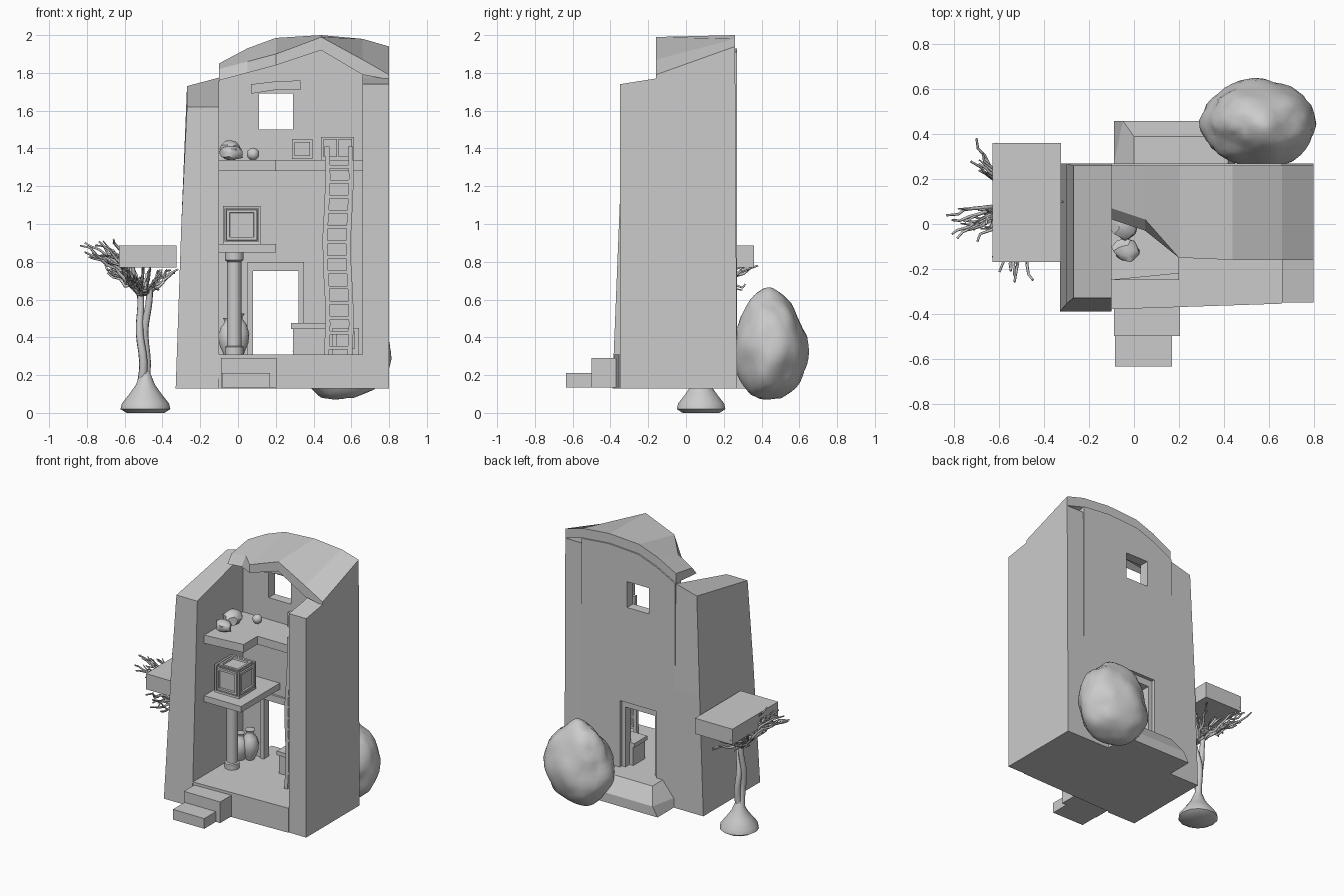
import bpy, bmesh, math, random
from mathutils import Vector, noise

if "Cube" in bpy.data.objects:
    bpy.data.objects.remove(bpy.data.objects["Cube"])

random.seed(4)


def finish(name, bm, smooth=None):
    bmesh.ops.recalc_face_normals(bm, faces=bm.faces)
    me = bpy.data.meshes.new(name)
    bm.to_mesh(me)
    bm.free()
    ob = bpy.data.objects.new(name, me)
    bpy.context.collection.objects.link(ob)
    if smooth:
        bpy.ops.object.select_all(action='DESELECT')
        ob.select_set(True)
        bpy.context.view_layer.objects.active = ob
        bpy.ops.object.shade_smooth_by_angle(angle=math.radians(smooth))
    return ob


def loft(name, rings, smooth=None):
    """Closed solid through rings with equal point counts."""
    bm = bmesh.new()
    vs = [[bm.verts.new(p) for p in r] for r in rings]
    n = len(vs[0])
    for a, b in zip(vs, vs[1:]):
        for i in range(n):
            j = (i + 1) % n
            bm.faces.new((a[i], a[j], b[j], b[i]))
    bm.faces.new(vs[0])
    bm.faces.new(vs[-1])
    return finish(name, bm, smooth)


def rect(x0, x1, y0, y1, z):
    return [(x0, y0, z), (x1, y0, z), (x1, y1, z), (x0, y1, z)]


def box(name, x0, x1, y0, y1, z0, z1):
    return loft(name, [rect(x0, x1, y0, y1, z0), rect(x0, x1, y0, y1, z1)])


def prism_y(name, prof, y0, y1):
    return loft(name, [[(x, y, z) for x, z in prof] for y in (y0, y1)])


def lathe(name, cx, cy, prof, n=16):
    return loft(name, [[(cx + r * math.cos(2 * math.pi * i / n), cy + r * math.sin(2 * math.pi * i / n), z)
                        for i in range(n)] for r, z in prof], 40)


def rock(name, c, rad, sub=3, amp=0.1, egg=0.0):
    bm = bmesh.new()
    bmesh.ops.create_icosphere(bm, subdivisions=sub, radius=1)
    for v in bm.verts:
        d = v.co.copy()
        k = 1 + amp * noise.noise(d * 1.6 + Vector(c) * 9) + amp * 0.3 * noise.noise(d * 5)
        t = 1 - egg * d.z
        v.co = Vector((c[0] + d.x * rad[0] * k * t, c[1] + d.y * rad[1] * k * t, c[2] + d.z * rad[2] * k))
    return finish(name, bm, 35)


def tubes(name, paths, res=2):
    cu = bpy.data.curves.new(name, 'CURVE')
    cu.dimensions = '3D'
    cu.bevel_depth = 1
    cu.bevel_resolution = res
    cu.use_fill_caps = True
    for pts in paths:
        sp = cu.splines.new('POLY')
        sp.points.add(len(pts) - 1)
        for p, (co, r) in zip(sp.points, pts):
            p.co = (*co, 1)
            p.radius = r
    ob = bpy.data.objects.new(name, cu)
    bpy.context.collection.objects.link(ob)
    bpy.ops.object.select_all(action='DESELECT')
    ob.select_set(True)
    bpy.context.view_layer.objects.active = ob
    bpy.ops.object.convert(target='MESH')


# House shell: floor slab, leaning left wall, right wall
loft("floor_slab", [[(-.1, -.38, z), (.66, -.355, z), (.66, .2, z), (-.1, .2, z)] for z in (.13, .31)])
loft("left_wall", [rect(-.33, -.1, -.39, .27, .13), rect(-.3, -.1, -.355, .27, 1.0),
                   [(-.27, -.33, 1.62), (-.1, -.33, 1.62), (-.1, .26, 1.775), (-.27, .26, 1.73)]])
side = [(-.35, .13), (.27, .13), (.26, 1.87), (-.16, 1.77), (-.35, 1.74)]
loft("right_wall", [[(x, y, z) for y, z in side] for x in (.66, .8)])

# Roof: x, front edge y, back top z, front top z, front bottom z
cols = [(-.1, .07, 1.85, 1.82, 1.76), (.05, .02, 1.93, 1.86, 1.8), (.2, -.15, 1.985, 1.9, 1.84),
        (.44, -.16, 2.0, 1.99, 1.92), (.66, -.16, 1.98, 1.87, 1.79), (.8, -.16, 1.94, 1.79, 1.765)]
loft("roof", [[(x, yf, tf), (x, .26, tb), (x, .26, tb - .07), (x, yf - (.05 if x < .1 else 0), bf)]
              for x, yf, tb, tf, bf in cols])

# Back wall with door notch in the profile and a window cut through
prof = [(-.1, .13), (.66, .13)] + [(c[0], c[2] - .07) for c in reversed(cols[:5])]
back = prism_y("back_wall", prof, .2, .27)
for cutter in (box("door_cutter", .05, .35, .1, .4, .31, .8), box("window_cutter", .11, .29, .1, .4, 1.5, 1.69)):
    m = back.modifiers.new("cut", 'BOOLEAN')
    m.object = cutter
    m.operation = 'DIFFERENCE'
    m.solver = 'EXACT'
    bpy.context.view_layer.objects.active = back
    bpy.ops.object.modifier_apply(modifier=m.name)
    bpy.data.objects.remove(cutter)
prism_y("door_frame", [(.05, .31), (.05, .8), (.35, .8), (.35, .31), (.32, .31), (.32, .75), (.08, .75), (.08, .31)],
        .185, .245)
prism_y("window_lintel", [(.07, 1.69), (.2, 1.71), (.33, 1.71), (.33, 1.76), (.2, 1.755), (.07, 1.74)], .17, .21)

# Front steps and back ramp
box("lower_step", -.085, .17, -.635, -.36, .135, .21)
loft("upper_step", [rect(-.09, .205, -.5, -.36, z) for z in (.135, .29)])
loft("back_ramp", [rect(-.09, .45, .265, .46, .13), [(-.09, .265, .2), (.45, .265, .2), (.45, .46, .2), (-.05, .46, .2)],
                   rect(0, .42, .265, .39, .31)])

# Loft floor with notch, and mid platform on a pillar
plan = [(-.1, -.25), (.2, -.22), (.2, -.06), (.66, -.06), (.66, .2), (-.1, .2)]
loft("loft_floor", [[(x, y, z) for x, y in plan] for z in (1.28, 1.34)])
box("mid_platform", -.1, .2, -.25, .2, .85, .895)
lathe("pillar", -.02, -.04, [(.05, .31), (.05, .35), (.038, .355), (.038, .8), (.05, .81), (.05, .85)], 12)

# Crate with stepped square panels on every face
bm = bmesh.new()
bmesh.ops.create_cube(bm, size=.2)
bmesh.ops.translate(bm, verts=bm.verts, vec=(.02, -.06, .995))
for f in list(bm.faces):
    for depth in (-.012, 0, .012, 0, -.012):
        bmesh.ops.inset_region(bm, faces=[f], thickness=.022 if depth == 0 else .003, depth=depth)
finish("patterned_crate", bm)

# Ladder with slightly crooked rails
def rail(x, i):
    return (x + .008 * math.sin(i * 1.3), -.1 + .004 * i, .31 + i * .157)


for nm, x in (("ladder_rail_left", .468), ("ladder_rail_right", .592)):
    loft(nm, [rect(p[0] - .013, p[0] + .013, p[1] - .013, p[1] + .013, p[2]) for p in (rail(x, i) for i in range(8))])
for k in range(13):
    t = (.025 + k * .08) / .157
    p = rail(.53, t)
    box("ladder_rung", p[0] - .06, p[0] + .06, p[1] - .011, p[1] + .011, p[2], p[2] + .018)

# Furniture: chests, cupboard, framed panel
box("lower_chest", .29, .47, .06, .2, .31, .45)
box("lower_chest_lid", .28, .48, .05, .2, .445, .475)
box("side_box", .5, .64, .08, .2, .31, .45)
box("side_box_panel", .52, .62, .07, .08, .34, .43)
box("loft_cupboard", .44, .615, .04, .17, 1.34, 1.46)
for x in (.452, .532):
    box("cupboard_door", x, x + .072, .03, .04, 1.355, 1.45)
box("loft_panel", .285, .395, .17, .2, 1.345, 1.45)
box("loft_panel_inset", .3, .38, .16, .17, 1.36, 1.435)

# Vases
vase = [(.03, 0), (.055, .06), (.06, .11), (.045, .16), (.025, .185), (.025, .2), (.035, .215)]
for x, y, s in ((-.05, .1, .9), (.0, .14, 1)):
    lathe("vase", x, y, [(r * s, .31 + z * s) for r, z in vase])

# Sacks and ball on the loft
rock("loft_sack_back", (-.04, .0, 1.39), (.06, .075, .055), 2, .3)
rock("loft_sack_front", (-.035, -.12, 1.375), (.06, .05, .04), 2, .3)
rock("loft_ball", (.08, .11, 1.37), (.034, .034, .034), 2, .02)

# Big boulder behind the house
rock("boulder", (.56, .445, .365), (.255, .19, .29), 4, .12, .16)

# Tree: root mound, twin trunk, clustered branches, slab in the canopy
lathe("root_mound", -.49, .08, [(.1, 0), (.132, .02), (.125, .05), (.085, .1), (.05, .15), (.03, .2), (.02, .22)], 14)
trunks = []
for a in (-1, 1):
    trunks.append([((-.5 + a * (.008 + .02 * t * t) + .008 * math.sin(t * 9), .08 + a * .018 * math.sin(t * 5),
                     .17 + .5 * t), .024 - .007 * t) for t in (i / 10 for i in range(11))])
tubes("trunk", trunks)
paths = []
clusters = [((-.74, .0, .84), (.09, .07, .07), 14), ((-.52, -.2, .75), (.11, .07, .08), 10),
            ((-.66, .3, .78), (.08, .1, .08), 9), ((-.42, .2, .72), (.1, .17, .05), 8), ((-.5, .06, .75), (.1, .12, .04), 8)]
for c, s, n in clusters:
    for _ in range(n):
        end = Vector(c) + Vector([random.uniform(-1, 1) * v for v in s])
        start = Vector((-.5 + random.uniform(-.03, .03), .08, .63))
        pts = []
        for i in range(9):
            t = i / 8
            j = Vector([random.uniform(-.012, .012) for _ in range(3)]) * (1 if i else 0)
            p = start.lerp(end, t) + j
            p.z += .03 * math.sin(math.pi * t) * (1 if c[0] < -.7 else -.2)
            pts.append((p, .012 - .007 * t))
        paths.append(pts)
        # short side twig
        q = pts[5][0]
        d = (end - start).normalized() * .06 + Vector([random.uniform(-.04, .04) for _ in range(3)])
        paths.append([(q, .006), (q + d * .5, .005), (q + d, .003)])
tubes("branches", paths, 1)
box("canopy_slab", -.63, -.325, -.17, .36, .77, .885)
